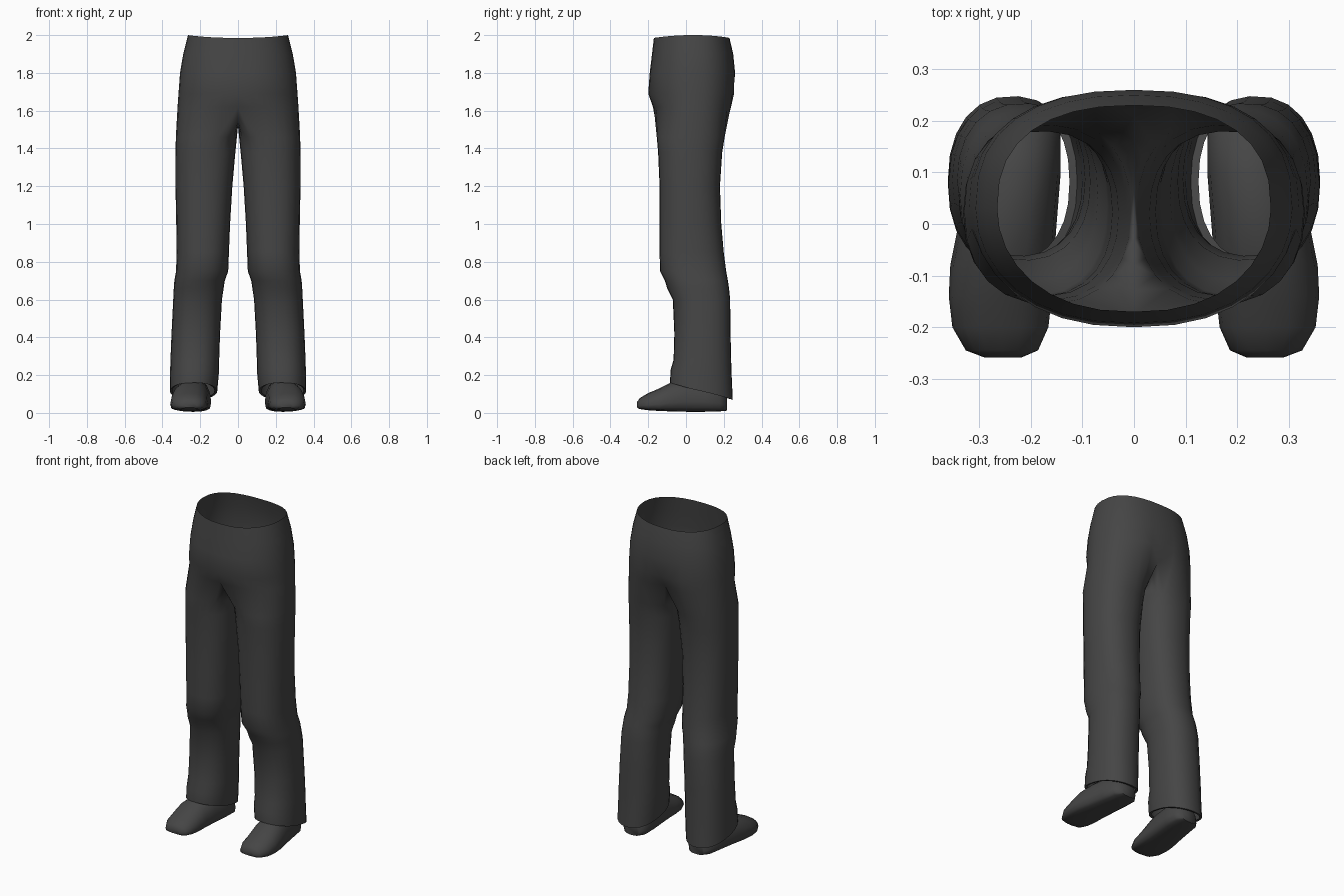
import bpy, bmesh
from math import sin, cos, radians, copysign

cube = bpy.data.objects.get("Cube")
if cube:
    bpy.data.objects.remove(cube, do_unlink=True)

cloth = bpy.data.materials.new("charcoal")
cloth.use_nodes = True
charcoal = (0.06, 0.06, 0.06, 1)
cloth.diffuse_color = charcoal
shader = cloth.node_tree.nodes["Principled BSDF"]
shader.inputs["Base Color"].default_value = charcoal
shader.inputs["Roughness"].default_value = 0.9

OUTER, INNER = 16, 8   # segments around the outside and the inseam of a leg


def power(value, exponent):
    return copysign(abs(value) ** exponent, value)


def bridge(bm, a, b, closed):
    count = len(a)
    for i in range(count if closed else count - 1):
        j = (i + 1) % count
        bm.faces.new((a[i], a[j], b[j], b[i]))


def finish(bm, name, angle):
    bmesh.ops.recalc_face_normals(bm, faces=bm.faces)
    mesh = bpy.data.meshes.new(name)
    bm.to_mesh(mesh)
    bm.free()
    mesh.materials.append(cloth)
    obj = bpy.data.objects.new(name, mesh)
    bpy.context.collection.objects.link(obj)
    mirror = obj.modifiers.new("Mirror", "MIRROR")
    mirror.use_clip = True
    bpy.ops.object.select_all(action="DESELECT")
    bpy.context.view_layer.objects.active = obj
    obj.select_set(True)
    bpy.ops.object.shade_smooth_by_angle(angle=radians(angle))
    return obj


# Hips: z, half width, front y, back y, depth of the seat groove
hip_rows = [
    (2.0, .265, -.17, .23, 0),
    (1.9, .29, -.18, .25, 0),
    (1.8, .307, -.192, .26, 0),
    (1.69, .315, -.2, .26, .01),
    (1.62, .32, -.175, .25, .04),
]


def hip_ring(bm, z, width, front, back, groove):
    ring = []
    for i in range(OUTER + 1):
        a = radians(-90 + 180 * i / OUTER)
        s, c = sin(a), max(cos(a), 0)
        x = width * c ** .85 if c > 1e-6 else 0
        mid = .03
        if s < 0:
            y = mid + (mid - front) * s
        else:
            y = mid + (back - mid) * s ** .8 - groove * max(0, 1 - x / .1)
        sag = .015 * s * s if z > 1.95 else 0
        ring.append(bm.verts.new((x, y, z - sag)))
    return ring


# Legs: z, inner x, outer x, front y, back y
leg_rows = [
    (1.46, .006, .329, -.155, .205),
    (1.38, .014, .331, -.148, .192),
    (1.2, .03, .331, -.14, .18),
    (1.0, .042, .327, -.14, .187),
    (.85, .048, .325, -.14, .2),
    (.75, .052, .328, -.138, .213),
    (.7, .07, .337, -.112, .222),
    (.66, .076, .34, -.1, .228),
    (.6, .085, .343, -.07, .234),
    (.42, .095, .352, -.062, .236),
    (.27, .1, .358, -.066, .24),
    (.2, .102, .36, -.082, .243),
    (.115, .11, .361, -.085, .248),
    (.118, .125, .347, -.07, .234),
]


def leg_ring(bm, z, inner, outer, front, back):
    angles = [-125 + 250 * i / OUTER for i in range(OUTER + 1)]
    angles += [125 + 110 * i / INNER for i in range(1, INNER)]
    ring = []
    for a in map(radians, angles):
        x = (inner + outer) / 2 + (outer - inner) / 2 * power(cos(a), .88)
        y = (front + back) / 2 + (back - front) / 2 * power(sin(a), .88)
        tilt = .045 * max(0, 1 - max(0, z - .12) / .2)
        ring.append(bm.verts.new((x, y, z - tilt * sin(a))))
    return ring


# Trousers: half a hip shell that runs into one leg along a crotch seam
bm = bmesh.new()
rings = [hip_ring(bm, *row) for row in hip_rows]
for upper, lower in zip(rings, rings[1:]):
    bridge(bm, upper, lower, False)
hem = rings[-1]
start, end = hem[-1].co.copy(), hem[0].co.copy()
seam = []
for i in range(1, INNER):
    point = start.lerp(end, i / INNER)
    point.z -= .1 * sin(radians(180 * i / INNER)) ** .7
    seam.append(bm.verts.new(point))
previous = hem + seam
for row in leg_rows:
    ring = leg_ring(bm, *row)
    bridge(bm, previous, ring, True)
    previous = ring
finish(bm, "trousers", 50)

# Shoes: y, centre x, half width, bottom z, top z
shoe_rows = [
    (-.259, .254, .035, .028, .058),
    (-.245, .256, .07, .02, .078),
    (-.2, .259, .093, .014, .105),
    (-.14, .259, .1, .01, .13),
    (-.08, .256, .1, .008, .16),
    (0, .245, .095, .006, .18),
    (.1, .232, .09, .006, .18),
    (.18, .225, .082, .008, .15),
    (.217, .222, .05, .012, .1),
]
bm = bmesh.new()
previous = None
for y, centre, half, low, high in shoe_rows:
    waist = low + (high - low) * .3
    ring = []
    for i in range(16):
        a = radians(360 * i / 16)
        s = sin(a)
        z = waist + (high - waist) * s if s > 0 else waist + (waist - low) * power(s, .5)
        ring.append(bm.verts.new((centre + half * power(cos(a), .85), y, z)))
    if previous:
        bridge(bm, previous, ring, True)
    else:
        bm.faces.new(ring)
    previous = ring
bm.faces.new(previous)
finish(bm, "shoes", 55)
